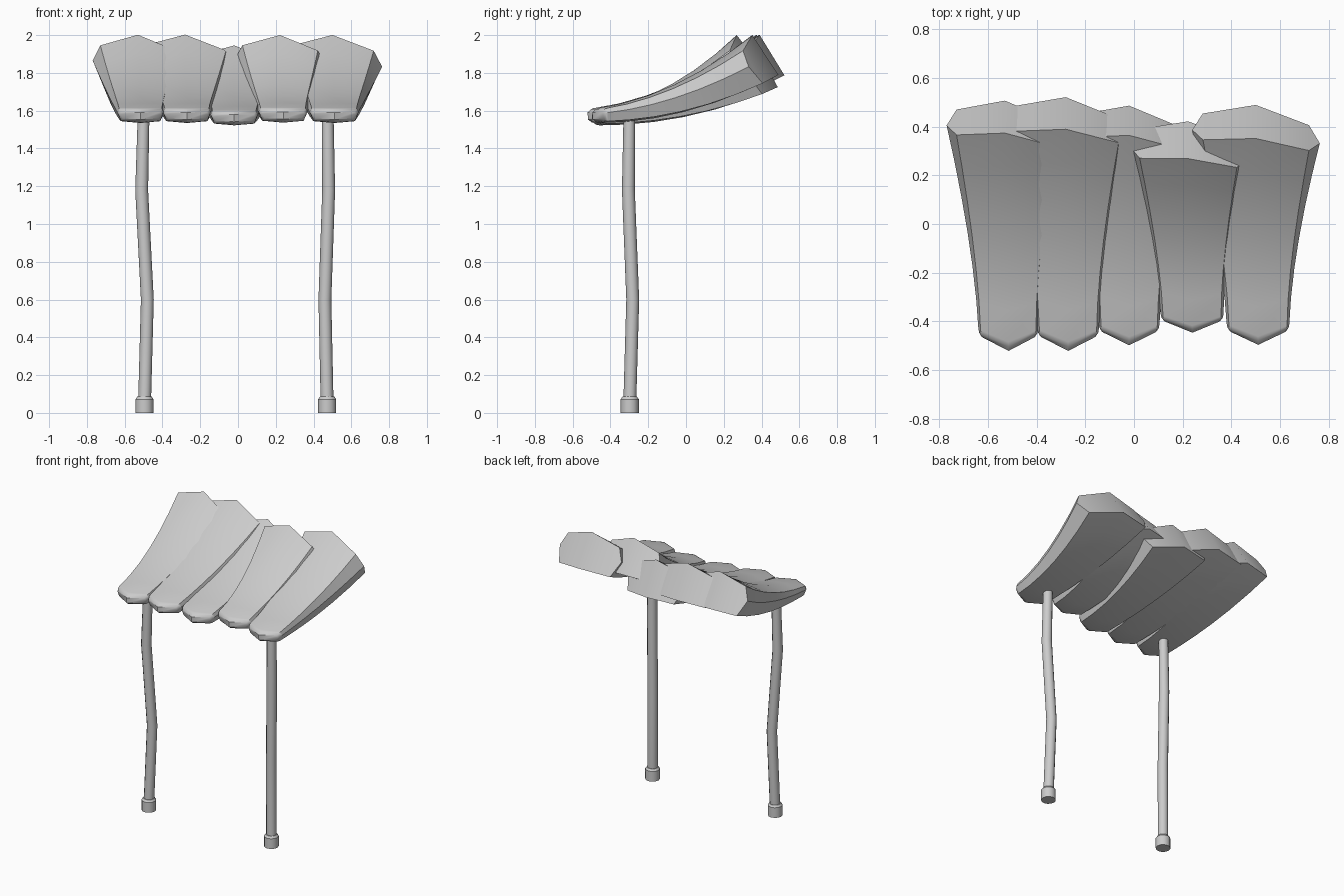
import bpy
import bmesh
from math import cos, sin, pi
from mathutils import Vector

if "Cube" in bpy.data.objects:
    bpy.data.objects.remove(bpy.data.objects["Cube"])


def finish(bm, name, angle):
    bmesh.ops.recalc_face_normals(bm, faces=bm.faces)
    mesh = bpy.data.meshes.new(name)
    bm.to_mesh(mesh)
    bm.free()
    ob = bpy.data.objects.new(name, mesh)
    bpy.context.collection.objects.link(ob)
    bpy.ops.object.select_all(action='DESELECT')
    ob.select_set(True)
    bpy.context.view_layer.objects.active = ob
    bpy.ops.object.shade_smooth_by_angle(angle=angle)
    return ob


def bridge(bm, rings):
    for a, b in zip(rings, rings[1:]):
        n = len(a)
        for i in range(n):
            j = (i + 1) % n
            bm.faces.new((a[i], a[j], b[j], b[i]))


def plank(name, front, back, w0, w1):
    """Flared board curving upward to the back, pointed at both ends."""
    front, back = Vector(front), Vector(back)
    d = back - front

    def path(s):
        return Vector((front.x + d.x * s, front.y + d.y * s,
                       front.z + d.z * (0.15 * s + 0.85 * s * s)))

    # (position, width scale, thickness scale): first rows round the front tip
    rows = [(0, 0.9, 0.5), (0.02, 0.98, 0.9), (0.04, 1, 1)]
    rows += [(t, 1, 1) for t in (0.18, 0.34, 0.5, 0.67, 0.84, 1)]
    bm = bmesh.new()
    rings = []
    for t, ws, hs in rows:
        half = (w0 + (w1 - w0) * t ** 1.6) * ws
        thick = (0.038 + 0.088 * t ** 1.2) * hs
        c, cb = 0.93 - 0.1 * t, 0.85 - 0.02 * t
        top, low, mid = 0.9 - 0.25 * t, -0.85 - 0.1 * t, 0.3 - 0.35 * t
        section = [(0, 1), (c, top), (1, mid), (cb, low),
                   (0, -1), (-cb, low), (-1, mid), (-c, top)]
        ring = []
        for u, v in section:
            a = abs(u)
            s = 0.06 * a * (1 - t) + (1 - 0.07 * a) * t - 0.03 * u * t
            slope = d.z * (0.15 + 1.7 * s) / d.y
            normal = Vector((0, -slope, 1)).normalized()
            ring.append(bm.verts.new(path(s) + normal * thick * v
                                     + Vector((u * half, 0, 0))))
        rings.append(ring)
    bridge(bm, rings)
    for r in (rings[0], rings[-1]):
        bm.faces.new(r[0:5])
        bm.faces.new(r[4:] + r[:1])
    return finish(bm, name, 0.65)


def tube(name, points, radii, sides=12):
    bm = bmesh.new()
    rings = [[bm.verts.new((x + r * cos(2 * pi * i / sides),
                            y + r * sin(2 * pi * i / sides), z))
              for i in range(sides)]
             for (x, y, z), r in zip(points, radii)]
    bridge(bm, rings)
    bm.faces.new(rings[0])
    bm.faces.new(rings[-1])
    return finish(bm, name, 0.6)


# Overlapping canopy boards, left to right
boards = [
    ((-0.515, -0.52, 1.572), (-0.53, 0.44, 1.895), 0.122, 0.24),
    ((-0.27, -0.52, 1.572), (-0.28, 0.455, 1.895), 0.126, 0.26),
    ((-0.02, -0.497, 1.56), (-0.02, 0.425, 1.835), 0.124, 0.24),
    ((0.24, -0.445, 1.574), (0.222, 0.345, 1.90), 0.128, 0.24),
    ((0.51, -0.495, 1.572), (0.50, 0.42, 1.895), 0.128, 0.262),
]
for i, b in enumerate(boards):
    plank(f"canopy_board_{i + 1}", *b)

# Slightly crooked posts with collared feet
for side, xs in (("left", (-0.495, -0.48, -0.51, -0.50)),
                 ("right", (0.472, 0.46, 0.48, 0.475))):
    ys = (-0.298, -0.282, -0.305, -0.30)
    zs = (0.04, 0.6, 1.18, 1.57)
    tube(f"{side}_post", list(zip(xs, ys, zs)), (0.034, 0.034, 0.034, 0.031))
    tube(f"{side}_foot", [(xs[0], -0.298, z) for z in (0, 0.072, 0.086)],
         (0.048, 0.048, 0.038))
